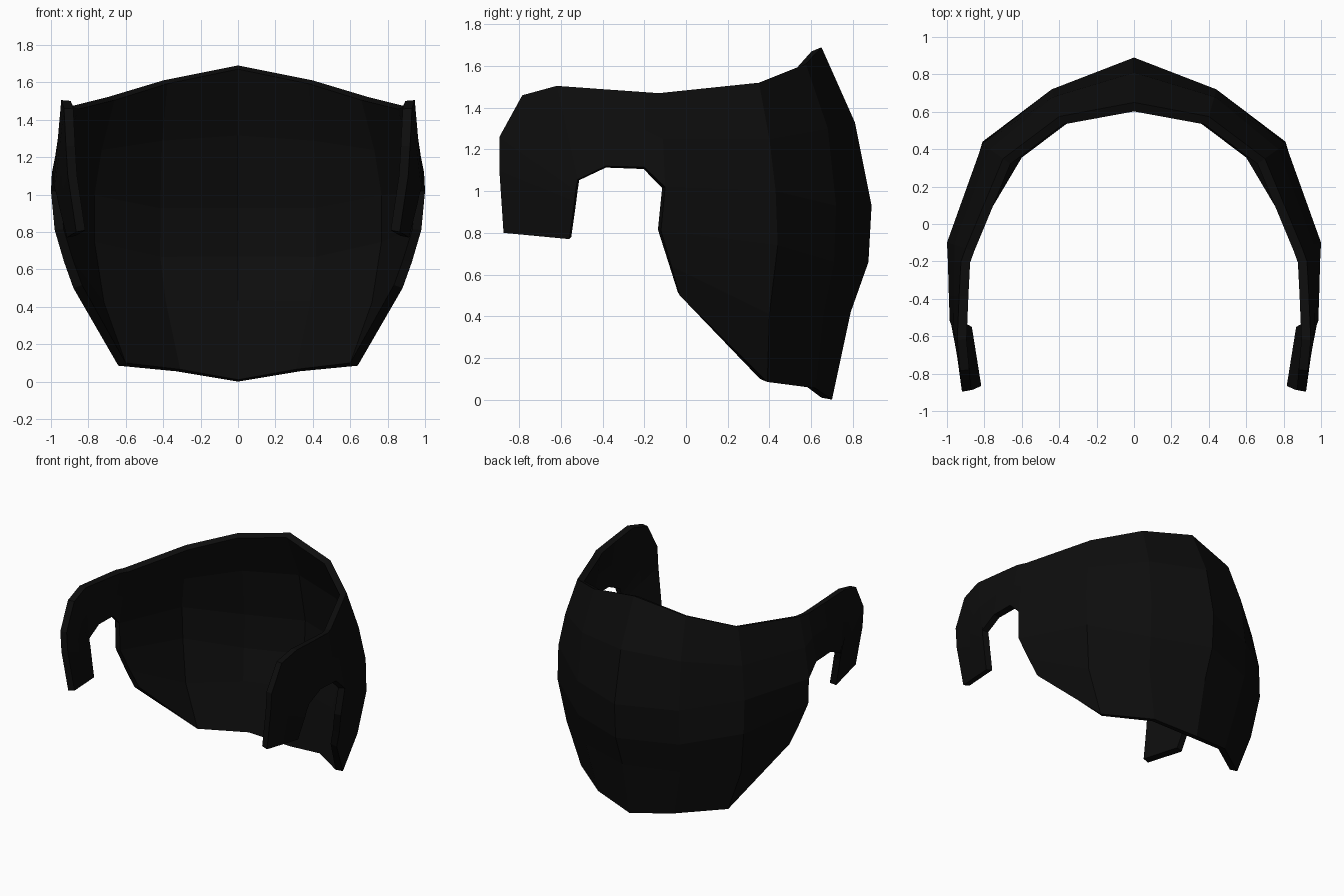
import bpy
import bmesh
from mathutils import Vector

cube = bpy.data.objects.get("Cube")
if cube:
    bpy.data.objects.remove(cube, do_unlink=True)

black = bpy.data.materials.new("matte black")
black.use_nodes = True
colour = (0.004, 0.004, 0.004, 1)
black.diffuse_color = colour
black.node_tree.nodes["Principled BSDF"].inputs["Base Color"].default_value = colour

# Outer surface of the face shell: columns from the nose ridge to the cheek, top to bottom
ridge = [(0, .65, 1.69), (0, .81, 1.33), (0, .89, .93), (0, .875, .66), (0, .79, .42), (0, .70, 0)]
front = [(.40, .575, 1.61), (.43, .68, 1.3), (.44, .72, .93), (.44, .71, .66), (.41, .66, .42), (.33, .62, .055)]
side = [(.70, .35, 1.52), (.77, .40, 1.25), (.81, .43, 1.0), (.81, .44, .74), (.76, .40, .41), (.64, .39, .085)]
cheek = [(.90, -.13, 1.47), (.96, -.11, 1.25), (1.0, -.10, 1.02), (.98, -.12, .81), (.93, -.07, .64), (.88, -.03, .5)]

# Ear arm: pairs of upper and lower edge points, curling down into the hook
arm_edges = [
    ((.925, -.20, 1.475), (.995, -.20, 1.115)),
    ((.935, -.385, 1.488), (.99, -.385, 1.12)),
    ((.945, -.62, 1.505), (.985, -.52, 1.055)),
    ((.93, -.785, 1.46), (.98, -.525, 1.03)),
    ((.92, -.895, 1.26), (.97, -.53, 1.0)),
    ((.91, -.895, 1.1), (.96, -.535, .95)),
    ((.865, -.875, .8), (.915, -.56, .77)),
]


def add_grid(bm, columns):
    rows = [[bm.verts.new(p) for p in col] for col in columns]
    for a, b in zip(rows, rows[1:]):
        for i in range(len(a) - 1):
            bm.faces.new((a[i], b[i], b[i + 1], a[i + 1]))


bm = bmesh.new()
add_grid(bm, [ridge, front, side, cheek])
arm = [cheek[:3]]
for upper, lower in arm_edges:
    arm.append((upper, (Vector(upper) + Vector(lower)) / 2, lower))
add_grid(bm, arm)
bmesh.ops.remove_doubles(bm, verts=bm.verts, dist=0.001)

mesh = bpy.data.meshes.new("mask_shell")
bm.to_mesh(mesh)
bm.free()
mesh.materials.append(black)
shell = bpy.data.objects.new("mask_shell", mesh)
bpy.context.collection.objects.link(shell)

# Mirror to the other cheek, then thicken inward
mirror = shell.modifiers.new("mirror", 'MIRROR')
mirror.use_clip = True
thick = shell.modifiers.new("thickness", 'SOLIDIFY')
thick.thickness = 0.05
thick.offset = -1
thick.use_even_offset = True
